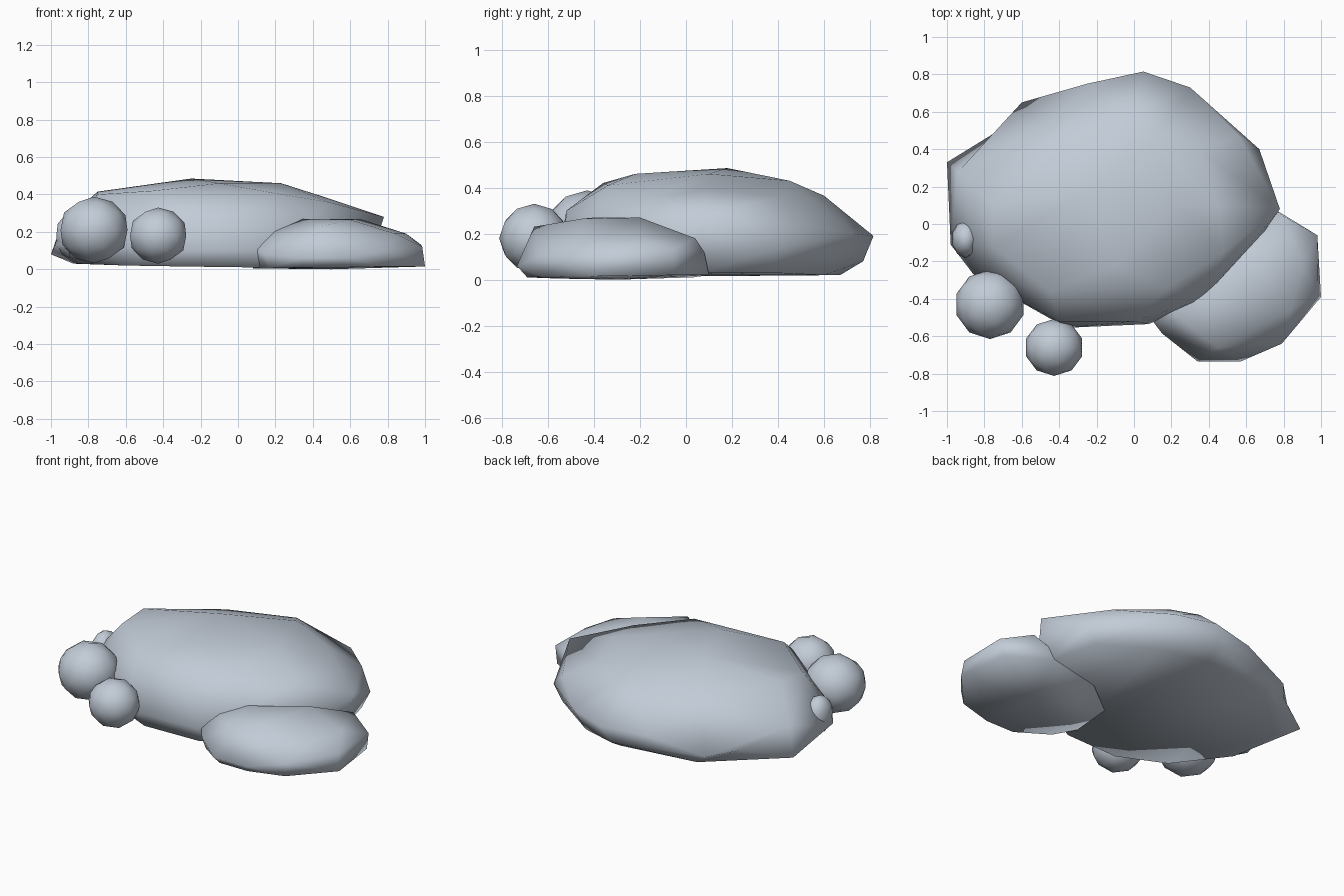
import bpy, bmesh
from mathutils import Matrix, Vector

stone = bpy.data.materials.new("pale grey stone")
stone.diffuse_color = (0.54, 0.60, 0.68, 1)


def finish(bm, name):
    bmesh.ops.recalc_face_normals(bm, faces=bm.faces[:])
    me = bpy.data.meshes.new(name)
    for f in bm.faces:
        f.smooth = True
    bm.to_mesh(me)
    bm.free()
    me.materials.append(stone)
    ob = bpy.data.objects.new(name, me)
    bpy.context.collection.objects.link(ob)
    return ob


def boulder(name, points, dents=()):
    """Wrap a chipped stone skin around corner points, then push in dents."""
    bm = bmesh.new()
    for p in points:
        bm.verts.new(p)
    bmesh.ops.convex_hull(bm, input=bm.verts[:])
    loose = [v for v in bm.verts if not v.link_faces]
    bmesh.ops.delete(bm, geom=loose, context='VERTS')
    for near, target in dents:
        def gap(e):
            return ((e.verts[0].co + e.verts[1].co) / 2 - Vector(near)).length
        edge = min(bm.edges, key=gap)
        new_edge, corner = bmesh.utils.edge_split(edge, edge.verts[0], 0.5)
        for face in list(corner.link_faces):
            opposite = [v for v in face.verts if v is not corner
                        and not any(v in e.verts for e in corner.link_edges)]
            if opposite:
                bmesh.utils.face_split(face, corner, opposite[0])
        corner.co = target
    return finish(bm, name)


def pebble(name, centre, size):
    bm = bmesh.new()
    bmesh.ops.create_icosphere(bm, subdivisions=2, radius=1,
                               matrix=Matrix.Translation(centre) @ Matrix.Diagonal((*size, 1)))
    return finish(bm, name)


# Large flat boulder: crown, waist and base corners
crown = [(-0.75, 0.1, 0.415), (-0.25, 0.18, 0.485), (0.23, 0.1, 0.46), (-0.1, -0.22, 0.46),
         (-0.45, -0.36, 0.42), (0.18, -0.34, 0.41), (0.45, 0.1, 0.39), (0.1, 0.45, 0.43),
         (-0.4, 0.45, 0.37), (0.0, 0.6, 0.365), (0.35, 0.4, 0.36), (-0.75, -0.12, 0.40),
         (0.48, -0.15, 0.36)]
waist = [(0.78, 0.08, 0.28), (0.67, 0.40, 0.14), (0.56, 0.47, 0.25), (0.30, 0.73, 0.2),
         (0.05, 0.815, 0.19), (-0.25, 0.75, 0.18), (-0.60, 0.65, 0.10), (-1.0, 0.33, 0.08),
         (-0.94, 0.28, 0.25), (-0.98, -0.11, 0.13), (-0.85, -0.28, 0.15), (-0.36, -0.555, 0.1),
         (0.08, -0.535, 0.1), (0.37, -0.4, 0.25), (-0.4, -0.52, 0.3), (0.0, -0.52, 0.3),
         (0.0, 0.77, 0.08)]
base = [(-0.88, 0.25, 0.03), (-0.85, -0.1, 0.03), (-0.6, -0.4, 0.02), (-0.3, -0.53, 0.015),
        (0.08, -0.51, 0.01), (0.55, -0.25, 0.02), (0.7, 0.05, 0.03), (0.62, 0.38, 0.03),
        (0.3, 0.6, 0.02), (0.0, 0.67, 0.02), (-0.5, 0.6, 0.02)]
boulder("large_boulder", crown + waist + base,
        dents=[((-0.8, 0.49, 0.09), (-0.74, 0.49, 0.12))])

# Lower boulder pushed into the front right
boulder("side_boulder", [
    (0.35, -0.40, 0.27), (0.65, -0.20, 0.27), (0.60, -0.45, 0.265), (0.45, -0.66, 0.23),
    (0.90, -0.22, 0.19), (0.80, 0.04, 0.18), (0.17, -0.45, 0.20), (0.84, -0.46, 0.19),
    (0.98, -0.06, 0.13), (0.985, -0.38, 0.12), (0.79, -0.64, 0.10), (0.57, -0.735, 0.06),
    (0.34, -0.735, 0.06), (0.15, -0.585, 0.08), (0.07, -0.48, 0.12), (0.75, 0.08, 0.12),
    (1.0, -0.39, 0.015), (0.96, -0.05, 0.02), (0.78, -0.63, 0.015), (0.55, -0.69, 0.01),
    (0.35, -0.69, 0.01), (0.16, -0.56, 0.005), (0.08, -0.42, 0.005), (0.7, 0.1, 0.02),
    (0.10, -0.15, 0.01), (0.33, 0.03, 0.01), (0.5, -0.3, 0.0)])

# Round pebbles on the front left, and one half buried
pebble("large_pebble", (-0.77, -0.43, 0.21), (0.188, 0.185, 0.178))
pebble("small_pebble", (-0.427, -0.66, 0.18), (0.158, 0.152, 0.15))
pebble("buried_pebble", (-0.90, -0.08, 0.18), (0.075, 0.10, 0.12))
